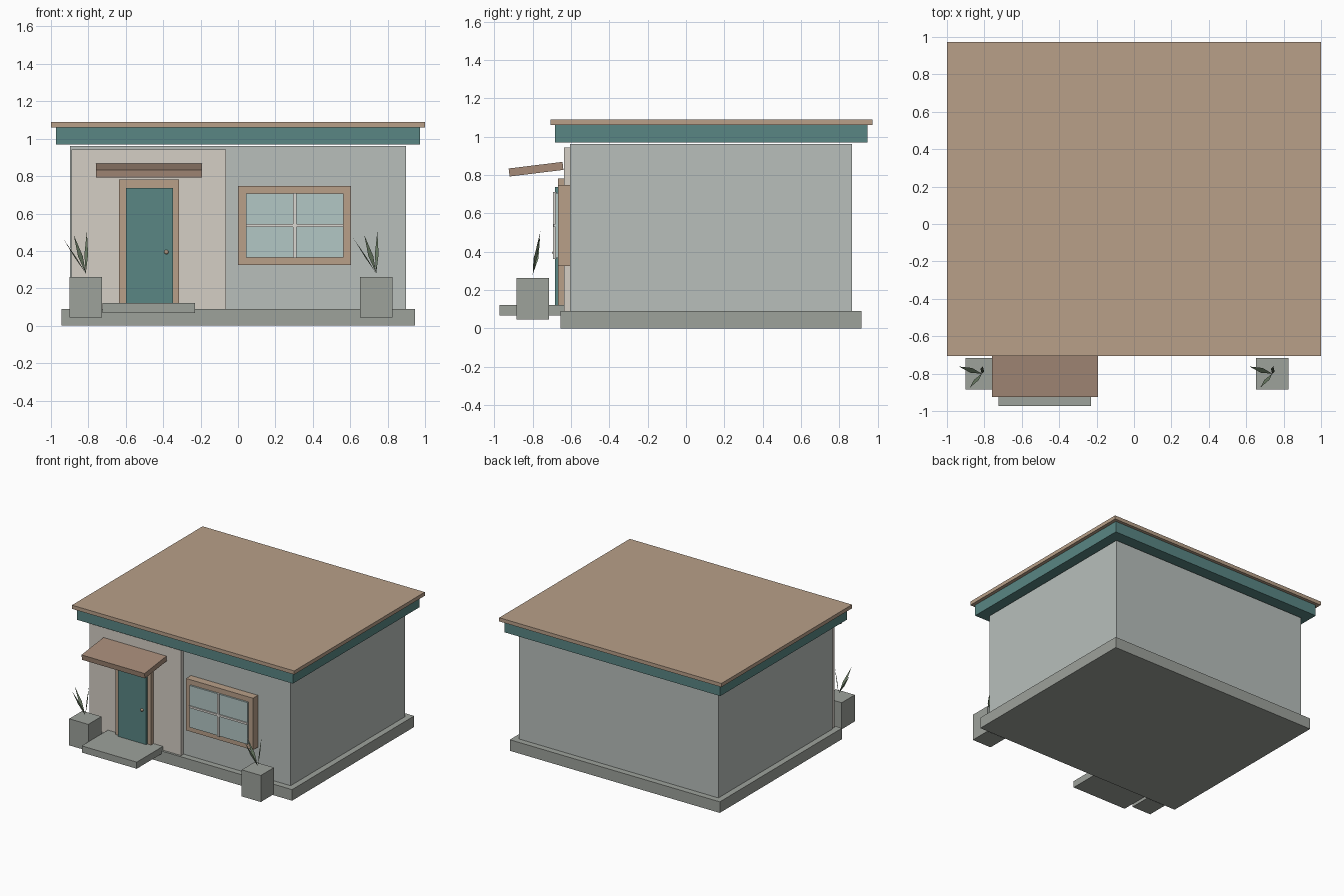
import bpy, bmesh, math
from mathutils import Vector

if "Cube" in bpy.data.objects:
    bpy.data.objects.remove(bpy.data.objects["Cube"])


def mat(name, r, g, b):
    m = bpy.data.materials.new(name)
    m.diffuse_color = (r, g, b, 1)
    m.use_nodes = True
    m.node_tree.nodes["Principled BSDF"].inputs["Base Color"].default_value = m.diffuse_color
    return m


TAN = mat("tan_wood", 0.48, 0.35, 0.25)
BROWN = mat("brown_wood", 0.38, 0.26, 0.19)
TEAL = mat("teal_paint", 0.10, 0.24, 0.23)
CREAM = mat("cream_plaster", 0.66, 0.62, 0.56)
WALL = mat("wall_plaster", 0.48, 0.52, 0.50)
STONE = mat("stone", 0.34, 0.36, 0.33)
GLASS = mat("pane", 0.45, 0.57, 0.56)
WHITE = mat("bar_white", 0.70, 0.68, 0.64)
LEAF = mat("leaf_green", 0.16, 0.22, 0.14)


def make(name, bm, material):
    me = bpy.data.meshes.new(name)
    bm.to_mesh(me)
    bm.free()
    me.materials.append(material)
    ob = bpy.data.objects.new(name, me)
    bpy.context.collection.objects.link(ob)
    return ob


def box(name, x, y, z, material, tilt=0.0):
    """Box given by its (min, max) range on each axis."""
    bm = bmesh.new()
    bmesh.ops.create_cube(bm, size=1)
    size = Vector((x[1] - x[0], y[1] - y[0], z[1] - z[0]))
    bmesh.ops.scale(bm, vec=size, verts=bm.verts)
    ob = make(name, bm, material)
    ob.location = (sum(x) / 2, sum(y) / 2, sum(z) / 2)
    ob.rotation_euler.x = tilt
    return ob


# Shell: plinth, walls, fascia, roof
box("plinth", (-0.945, 0.945), (-0.655, 0.915), (0, 0.09), STONE)
box("walls", (-0.897, 0.897), (-0.605, 0.865), (0.09, 0.961), WALL)
box("fascia", (-0.972, 0.972), (-0.683, 0.948), (0.97, 1.06), TEAL)
box("roof", (-1, 1), (-0.706, 0.973), (1.06, 1.09), TAN)

# Entrance: wall panel, frame, door, knob, canopy, step
box("entry_panel", (-0.89, -0.065), (-0.637, -0.6), (0.09, 0.943), CREAM)
box("door_frame", (-0.637, -0.315), (-0.668, -0.63), (0.1, 0.782), TAN)
box("door", (-0.6, -0.348), (-0.684, -0.66), (0.12, 0.736), TEAL)
box("door_step", (-0.725, -0.23), (-0.973, -0.635), (0.067, 0.121), STONE)
box("canopy", (-0.76, -0.193), (-0.924, -0.641), (0.809, 0.851), BROWN,
    tilt=math.radians(7))
bm = bmesh.new()
bmesh.ops.create_uvsphere(bm, u_segments=12, v_segments=8, radius=0.012)
make("door_knob", bm, TAN).location = (-0.383, -0.686, 0.394)

# Window: surround, pane and glazing bars
box("window_frame", (0, 0.603), (-0.668, -0.6), (0.325, 0.747), TAN)
box("window_pane", (0.042, 0.563), (-0.682, -0.66), (0.366, 0.706), GLASS)
box("window_bar_upright", (0.295, 0.312), (-0.693, -0.675), (0.362, 0.71), WHITE)
box("window_bar_cross", (0.042, 0.563), (-0.691, -0.675), (0.528, 0.544), WHITE)

# Planters with three flat leaf blades each: (tip offset, width offset)
BLADES = [((-0.122, 0.038, 0.188), (0.004, 0.013, 0)),
          ((-0.064, -0.075, 0.205), (0.013, 0, 0)),
          ((0.006, 0.04, 0.226), (0.010, -0.008, 0))]
for side, x in (("left", -0.814), ("right", 0.739)):
    box(side + "_planter", (x - 0.086, x + 0.086), (-0.885, -0.716), (0.045, 0.261), STONE)
    bm = bmesh.new()
    base = Vector((x, -0.8, 0.255))
    for tip, width in BLADES:
        root = base + Vector((0, 0, 0.025))
        tip, width = Vector(tip), Vector(width)
        mid = root + tip * 0.45
        pts = (root, mid + width, root + tip, mid - width)
        bm.faces.new([bm.verts.new(p) for p in pts])
    make(side + "_plant", bm, LEAF)
